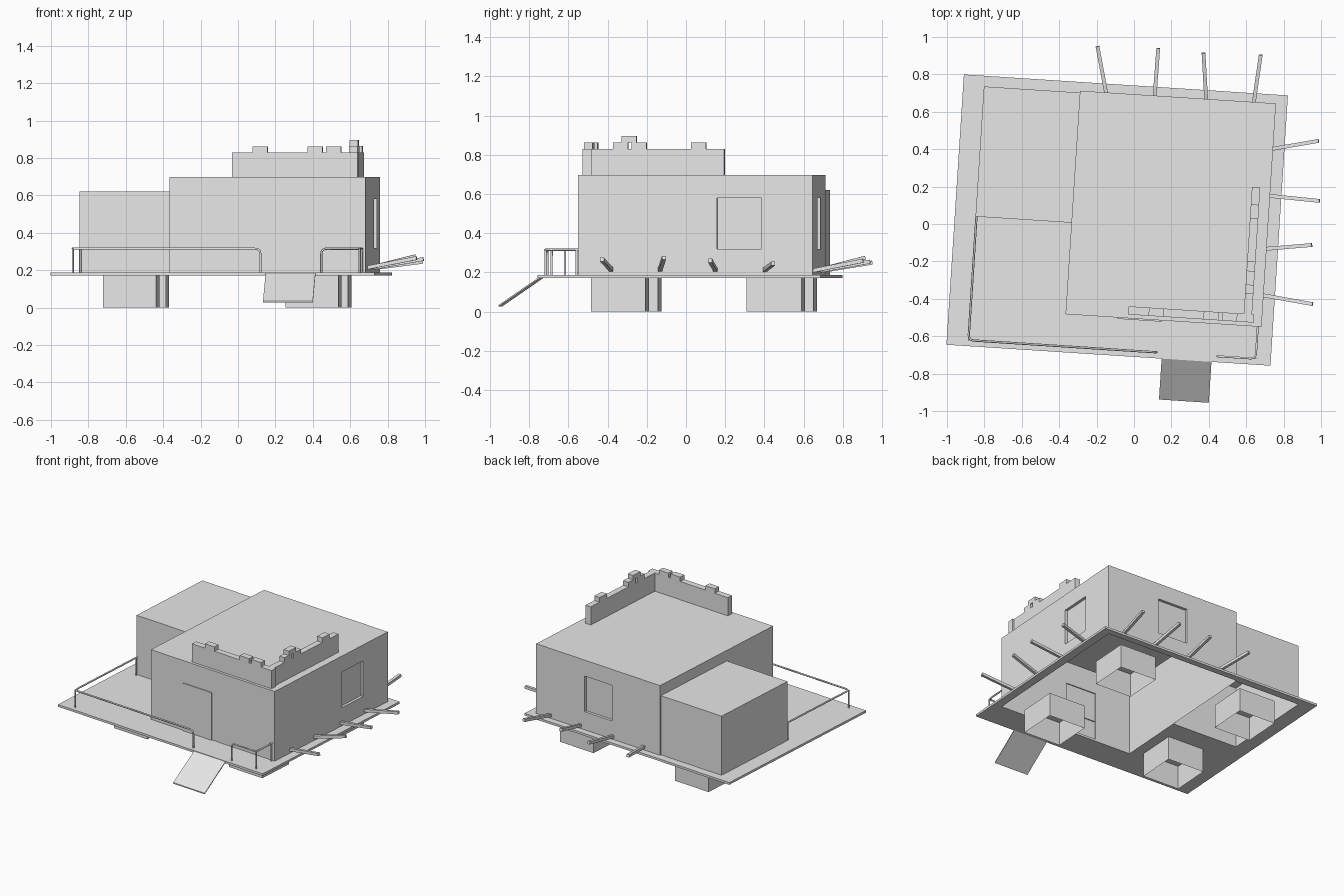
import bpy, bmesh, math
from mathutils import Matrix, Vector

if "Cube" in bpy.data.objects:
    bpy.data.objects.remove(bpy.data.objects["Cube"])

# The whole building stands slightly turned on the ground
PLACE = Matrix.Translation((-0.09, 0.021, 0)) @ Matrix.Rotation(math.radians(-3.7), 4, "Z")

grey = bpy.data.materials.new("plain_grey")
grey.use_nodes = True
grey.diffuse_color = (0.8, 0.8, 0.8, 1)
grey.node_tree.nodes["Principled BSDF"].inputs["Base Color"].default_value = (0.8, 0.8, 0.8, 1)


def add(name, data):
    data.materials.append(grey)
    ob = bpy.data.objects.new(name, data)
    ob.matrix_world = PLACE
    bpy.context.collection.objects.link(ob)
    return ob


def finish(name, bm):
    me = bpy.data.meshes.new(name)
    bm.to_mesh(me)
    bm.free()
    return add(name, me)


def box(x, y, z, open_bottom=False):
    bm = bmesh.new()
    bmesh.ops.create_cube(bm, size=1)
    for v in bm.verts:
        v.co = [r[0] if c < 0 else r[1] for c, r in zip(v.co, (x, y, z))]
    bm.normal_update()
    if open_bottom:
        low = [f for f in bm.faces if f.normal.z < -0.9]
        bmesh.ops.delete(bm, geom=low, context="FACES")
    return bm


def cut(bm, axis, values):
    normal = Vector((0, 0, 0))
    normal[axis] = 1
    for value in values:
        bmesh.ops.bisect_plane(bm, geom=bm.verts[:] + bm.edges[:] + bm.faces[:],
                               plane_co=normal * value, plane_no=normal)
    bm.normal_update()


def faces_in(bm, ranges, axis, side):
    """Faces looking along the axis whose centre lies inside the ranges."""
    def inside(f):
        c = f.calc_center_median()
        return all(r[0] < c[a] < r[1] for a, r in ranges.items())
    return [f for f in bm.faces if f.normal[axis] * side > 0.9 and inside(f)]


def panel(bm, axis, side, ranges, shift):
    """Push a rectangle of a wall in or out."""
    for a, r in ranges.items():
        cut(bm, a, r)
    faces = faces_in(bm, ranges, axis, side)
    out = bmesh.ops.extrude_face_region(bm, geom=faces)["geom"]
    for v in out:
        if isinstance(v, bmesh.types.BMVert):
            v.co[axis] += side * shift
    for f in faces:
        if f.is_valid:
            bm.faces.remove(f)
    bm.normal_update()


def tube(name, path, bend=0.03):
    """Thin round rail with rounded corners."""
    pts = [Vector(p) for p in path]
    line = [pts[0]]
    for before, p, after in zip(pts, pts[1:], pts[2:]):
        a = p + (before - p).normalized() * bend
        b = p + (after - p).normalized() * bend
        for i in range(6):
            t = i / 5
            line.append(a * (1 - t) ** 2 + p * 2 * t * (1 - t) + b * t * t)
    line.append(pts[-1])
    cu = bpy.data.curves.new(name, "CURVE")
    cu.dimensions = "3D"
    cu.bevel_depth = 0.006
    cu.bevel_resolution = 1
    cu.use_fill_caps = True
    sp = cu.splines.new("POLY")
    sp.points.add(len(line) - 1)
    for q, p in zip(sp.points, line):
        q.co = (*p, 1)
    add(name, cu)


def stick(name, start, end, width):
    """Square pole between two points."""
    a, b = Vector(start), Vector(end)
    h = width / 2
    bm = box((-h, h), (-h, h), (0, (b - a).length))
    turn = (b - a).to_track_quat("Z", "Y").to_matrix().to_4x4()
    bm.transform(Matrix.Translation(a) @ turn)
    finish(name, bm)


FLOOR, UNDER = 0.188, 0.172
MAIN_X, MAIN_Y = (-0.243, 0.807), (-0.52, 0.677)
SIDE_X, SIDE_Y = (-0.757, -0.243), (-0.03, 0.667)

# Platform, open beneath both rooms
bm = box((-0.868, 0.868), (-0.724, 0.724), (UNDER, FLOOR))
for x, y in ((MAIN_X, MAIN_Y), (SIDE_X, SIDE_Y)):
    cut(bm, 0, x)
    cut(bm, 1, y)
for x, y in ((MAIN_X, MAIN_Y), (SIDE_X, SIDE_Y)):
    for side in (-1, 1):
        bmesh.ops.delete(bm, geom=faces_in(bm, {0: x, 1: y}, 2, side), context="FACES")
finish("platform", bm)

# Main room with two recessed windows and a raised door
bm = box(MAIN_X, MAIN_Y, (UNDER, 0.697), True)
panel(bm, 0, 1, {1: (0.19, 0.417), 2: (0.32, 0.58)}, -0.02)
panel(bm, 1, 1, {0: (0.163, 0.397), 2: (0.32, 0.58)}, -0.02)
panel(bm, 1, -1, {0: (0.035, 0.275), 2: (FLOOR, 0.535)}, 0.007)
finish("main_room", bm)

finish("side_room", box(SIDE_X, SIDE_Y, (UNDER, 0.62), True))

# Feet, hollow from below
for side, x in (("right", -0.46), ("left", 0.516)):
    for end, y in (("front", -0.325), ("back", 0.471)):
        finish(f"{end}_{side}_foot", box((x - 0.142, x + 0.142), (y - 0.14, y + 0.14),
                                         (0, UNDER), True))

# Roof parapet with small blocks on top
WALL_Y, WALL_X = (-0.5, -0.456), (0.708, 0.752)
finish("front_parapet", box((0.09, 0.764), WALL_Y, (0.697, 0.83)))
finish("side_parapet", box(WALL_X, (-0.456, 0.223), (0.697, 0.83)))
for x in (0.2, 0.494, 0.594):
    finish("front_parapet_block", box((x, x + 0.08), WALL_Y, (0.83, 0.862)))
for y, z in ((-0.347, 0.83), (-0.252, 0.83), (0.053, 0.83), (-0.302, 0.862)):
    finish("side_parapet_block", box(WALL_X, (y, y + 0.077), (z, z + 0.034)))

# Entry ramp
bm = box((0.285, 0.552), (-0.943, -0.722), (0, 0.008))
for v in bm.verts:
    v.co.z += 0.026 if v.co.y < -0.8 else 0.178
finish("ramp", bm)

# Railings and their posts
TOP, EDGE = 0.315, -0.692
tube("long_railing", [(-0.752, -0.03, TOP), (-0.752, EDGE, TOP), (0.255, EDGE, TOP), (0.255, EDGE, FLOOR)])
tube("short_railing", [(0.581, EDGE, FLOOR), (0.581, EDGE, TOP), (0.787, EDGE, TOP), (0.787, -0.52, TOP)])
for x, y in ((-0.752, -0.04), (-0.75, EDGE + 0.004), (0.785, EDGE + 0.004), (0.787, -0.53)):
    tube("railing_post", [(x, y, FLOOR), (x, y, TOP)])

# Slanted poles on the back and left sides
for x, tip_x, tip_y, tip_z in ((-0.101, -0.165, 0.92, 0.25), (0.157, 0.16, 0.931, 0.255),
                               (0.434, 0.403, 0.922, 0.275), (0.688, 0.709, 0.931, 0.26)):
    stick("back_pole", (x, 0.667, 0.208), (tip_x, tip_y, tip_z), 0.02)
for y, tip_x, tip_y, tip_z in ((0.432, 1.048, 0.492, 0.245), (0.182, 1.073, 0.172, 0.26),
                               (-0.103, 1.047, -0.066, 0.275), (-0.35, 1.072, -0.381, 0.265)):
    stick("left_pole", (0.797, y, 0.212), (tip_x, tip_y, tip_z), 0.02)
